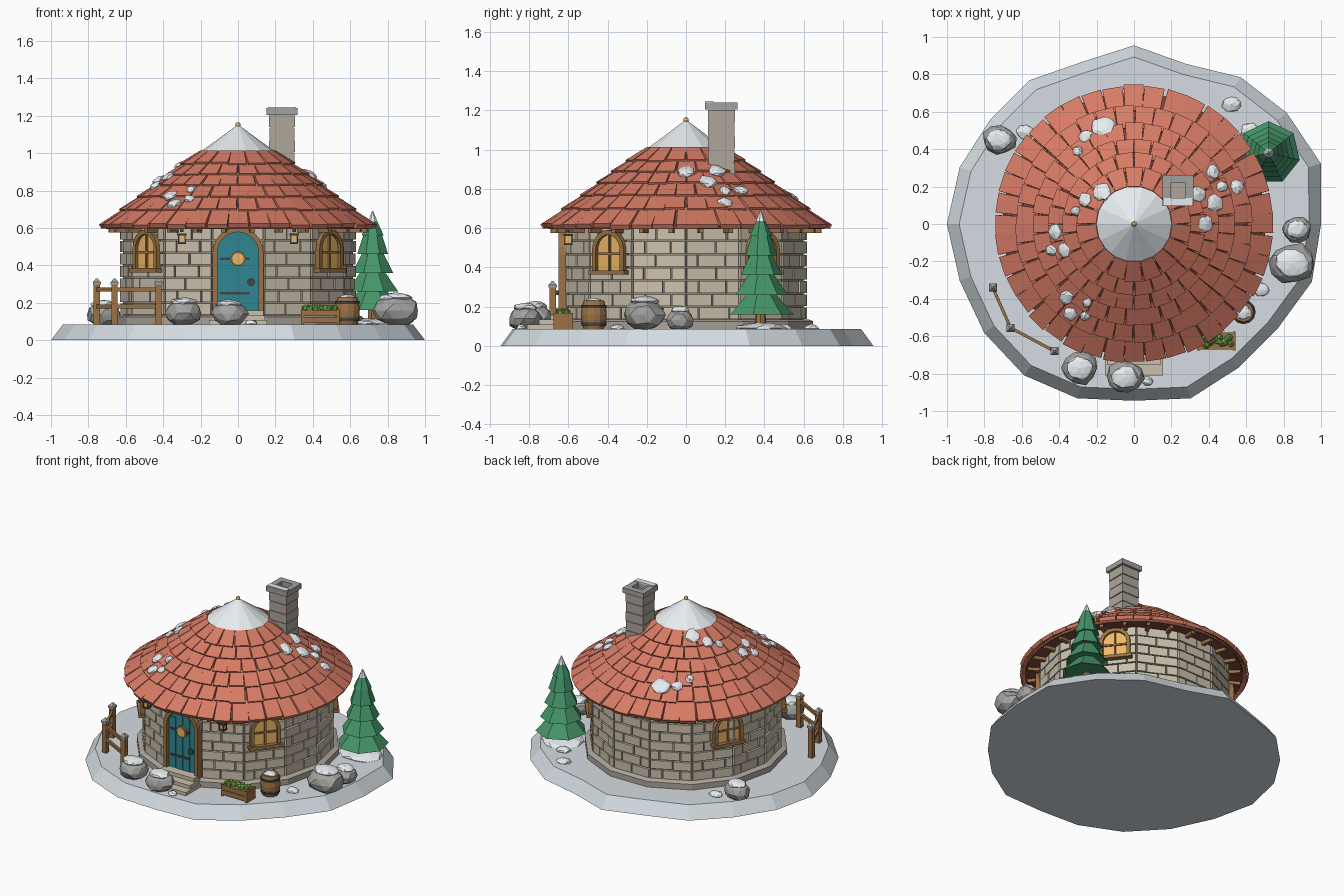
import bpy, bmesh, math, random
from math import sin, cos, pi, radians
from mathutils import Matrix, Vector

if "Cube" in bpy.data.objects:
    bpy.data.objects.remove(bpy.data.objects["Cube"])
random.seed(4)
U = random.uniform
N = 14                       # sides of the round house
R = 0.622
AP = R * cos(pi / N)         # distance from axis to flat wall panel

def mat(name, r, g, b):
    m = bpy.data.materials.new(name)
    m.diffuse_color = (r, g, b, 1)
    m.use_nodes = True
    m.node_tree.nodes["Principled BSDF"].inputs["Base Color"].default_value = m.diffuse_color
    return m
TAN, MORTAR = mat("stone", .60, .53, .42), mat("mortar", .30, .26, .21)
RED, DARKRED = mat("tile", .68, .20, .13), mat("under_roof", .22, .07, .05)
WOOD, DARK = mat("wood", .33, .17, .06), mat("iron", .06, .06, .06)
TEAL, GLOW = mat("teal_paint", .03, .24, .29), mat("window_glow", .85, .48, .13)
SNOW, ICE = mat("snow", .80, .84, .87), mat("ground", .66, .72, .76)
GREEN, LEAF = mat("pine", .06, .30, .14), mat("leaves", .15, .35, .05)
ROCK, CHIM = mat("rock", .36, .36, .35), mat("chimney_stone", .42, .38, .33)

def finish(bm, name, m):
    bmesh.ops.recalc_face_normals(bm, faces=bm.faces[:])
    me = bpy.data.meshes.new(name)
    bm.to_mesh(me); bm.free()
    me.materials.append(m)
    ob = bpy.data.objects.new(name, me)
    bpy.context.collection.objects.link(ob)
    return ob

def loft(bm, rings):
    """Closed solid through matching rings of points."""
    vs = [[bm.verts.new(p) for p in r] for r in rings]
    n = len(vs[0])
    for a, b in zip(vs, vs[1:]):
        for i in range(n):
            bm.faces.new((a[i], a[(i + 1) % n], b[(i + 1) % n], b[i]))
    bm.faces.new(vs[0]); bm.faces.new(vs[-1])

def box(bm, c, s, M=Matrix()):
    x, y, z = (v / 2 for v in s)
    loft(bm, [[M @ (Vector(c) + Vector((i * x, j * y, k * z))) for i, j in
               ((-1, -1), (1, -1), (1, 1), (-1, 1))] for k in (-1, 1)])

def circle(r, z, n, c=(0, 0), ph=0.0):
    return [Vector((c[0] + r * cos(ph + 2 * pi * i / n), c[1] + r * sin(ph + 2 * pi * i / n), z)) for i in range(n)]

def turned(name, m, prof, n, c=(0, 0), ph=0.0):
    bm = bmesh.new()
    loft(bm, [circle(r, z, n, c, ph) for r, z in prof])
    return finish(bm, name, m)

def prism(bm, pts, r0, r1, M):
    """Extrude a (tangent, height) outline along the outward direction."""
    loft(bm, [[M @ Vector((r, t, z)) for t, z in pts] for r in (r0, r1)])

def facing(deg):             # local x = outward, y = along the wall
    return Matrix.Rotation(radians(deg), 4, 'Z')

def blob(bm, c, s, M=Matrix(), jit=.12, sub=2):
    res = bmesh.ops.create_icosphere(bm, subdivisions=sub, radius=1)
    spin = Matrix.Rotation(U(0, 6), 4, 'Z')
    for v in res['verts']:
        p = spin @ (v.co * U(1 - jit, 1 + jit))
        v.co = M @ (Vector(c) + Vector((p.x * s[0], p.y * s[1], p.z * s[2])))

# Ground slab
rad = [1.0, 1.05, 1.01, .97, .90, .955, .91, .95, .95, .98, 1.0, .98, .99, 1.0, .98, .945, .98, .95, .95, 1.0]
bm = bmesh.new()
loft(bm, [[Vector((r * k * cos(i * pi / 10), r * k * sin(i * pi / 10), z)) for i, r in enumerate(rad)]
          for k, z in ((1, 0), (.935, .085))])
finish(bm, "snowy_ground", ICE)

# Foundation and wall core
PH = -pi / 2 + pi / N
turned("foundation", CHIM, [(.665, .08), (.665, .125), (.64, .135)], N, ph=PH)
turned("wall_core", MORTAR, [(R - .008, .1), (R - .008, .61)], N, ph=PH)

# Wall bricks: seven courses, staggered joints on each flat panel
bm = bmesh.new()
side = 2 * R * sin(pi / N)
for k in range(N):
    M = facing(-90 + 360 / N * k)
    for row in range(7):
        h = .47 / 7
        z = .132 + h * (row + .5)
        cuts = [-.5, U(-.08, .08), .5] if (row + k) % 2 else [-.5, -.24 + U(-.05, .05), .26 + U(-.05, .05), .5]
        for a, b in zip(cuts, cuts[1:]):
            d = U(.0, .006)
            box(bm, (AP - .01 + d / 2, side * (a + b) / 2, z), (.03 + d, side * (b - a) - .008, h - .008), M)
finish(bm, "wall_bricks", TAN)

# Roof core and rows of separate tiles
def roof_z(r):
    return .605 + (.73 - r) * .755
turned("roof_core", DARKRED, [(.60, .60), (.705, .595), (.705, .615), (.2, roof_z(.2) - .005)], 40)
rows = [.73, .62, .53, .445, .37, .295, .215]
bm = bmesh.new()
for j, n in enumerate((40, 36, 32, 28, 22, 18)):
    r0, r1 = rows[j], rows[j + 1] - .02
    for i in range(n):
        M = facing(360 * (i + .5 * (j % 2)) / n + U(-.5, .5))
        e = r0 + U(-.006, .004)
        w0, w1 = pi * r0 / n * .94, pi * r1 / n * .99
        zz = roof_z(e)
        lo = [(e, -w0, zz - .008), (e, w0, zz - .008), (e + .012, w0, zz + .014), (e + .012, -w0, zz + .014)]
        zt = roof_z(r1)
        hi = [(r1, -w1, zt - .012), (r1, w1, zt - .012), (r1 + .006, w1, zt + .004), (r1 + .006, -w1, zt + .004)]
        loft(bm, [[M @ Vector(p) for p in q] for q in (lo, hi)])
finish(bm, "roof_tiles", RED)
turned("snow_cap", SNOW, [(.21, .965), (.232, .985), (.12, 1.065), (.004, 1.15)], N, ph=PH)
bm = bmesh.new(); blob(bm, (0, 0, 1.15), (.014, .014, .016), jit=0)
finish(bm, "roof_finial", GLOW)

# Snow lumps lying on the roof slope
bm = bmesh.new()
for x, y, s in [(-.17, .52, .06), (-.26, .47, .04), (-.3, .39, .03), (-.17, .17, .055), (-.26, .13, .04), (-.31, .07, .03),
                (-.42, -.04, .04), (-.37, -.14, .04), (-.44, -.14, .035), (-.36, -.39, .045), (-.25, -.42, .03),
                (-.34, -.48, .04), (-.26, -.49, .03), (.38, 0, .05), (.34, .16, .05), (.43, .11, .05),
                (.42, .28, .04), (.47, .2, .035), (.55, .2, .038)]:
    r = math.hypot(x, y)
    M = facing(math.degrees(math.atan2(y, x))) @ Matrix.Translation((r, 0, roof_z(r) + .017)) @ Matrix.Rotation(radians(28), 4, 'Y')
    blob(bm, (0, 0, 0), (s, s * U(.8, 1.1), .02), M, .15)
finish(bm, "roof_snow", SNOW)

# Rafter tails under the eaves
bm = bmesh.new()
for k in range(2 * N):
    box(bm, (.645, 0, .588), (.10, .024, .026), facing(-90 + 180 / N * (k + .5)))
finish(bm, "rafter_tails", WOOD)

# Chimney: courses, hollow cap, snow
cx, cy = .236, .18
bm = bmesh.new()
for i in range(6):
    s = .138 if i % 2 else .134
    box(bm, (cx, cy, .835 + i * .067), (s, s, .062))
box(bm, (cx, cy, 1.0), (.124, .124, .4))
finish(bm, "chimney", CHIM)
bm = bmesh.new()
for sx, sy, dx, dy in ((.165, .042, 0, .0615), (.165, .042, 0, -.0615), (.042, .081, .0615, 0), (.042, .081, -.0615, 0)):
    box(bm, (cx + dx, cy + dy, 1.222), (sx, sy, .036))
finish(bm, "chimney_cap", ROCK)
bm = bmesh.new(); box(bm, (cx, cy - .06, 1.242), (.15, .04, .01))
finish(bm, "chimney_snow", SNOW)

# Arched openings
def arch(hw, z0, zs):
    return [(-hw, z0)] + [(-hw * cos(pi * i / 12), zs + hw * sin(pi * i / 12)) for i in range(13)] + [(hw, z0)]

def arch_frame(name, hi, ho, z0, zs, r0, r1, M):
    bm = bmesh.new()
    a, b = arch(hi, z0, zs), arch(ho, z0, zs)
    for i in range(len(a) - 1):
        prism(bm, [a[i], a[i + 1], b[i + 1], b[i]], r0, r1, M)
    return bm

# Windows
for name, deg in (("front_right", -38.6), ("front_left", -141.4), ("back_right", 38.6), ("back_left", 151)):
    M = facing(deg)
    bm = bmesh.new(); prism(bm, arch(.082, .385, .488), .58, .622, M)
    finish(bm, name + "_window_glass", GLOW)
    bm = arch_frame(name, .078, .102, .38, .488, .58, .64, M)
    box(bm, (.622, 0, .374), (.06, .23, .022), M)
    box(bm, (.622, 0, .475), (.018, .012, .18), M)
    box(bm, (.622, 0, .47), (.018, .16, .012), M)
    finish(bm, name + "_window_frame", WOOD)

# Door with frame, planks, porthole, straps and ring
F = facing(-90)
bm = arch_frame("door", .11, .136, .135, .468, .58, .65, F)
finish(bm, "door_frame", WOOD)
bm = bmesh.new(); prism(bm, arch(.112, .14, .468), .58, .62, F)
for t in (-.083, -.028, .028, .083):
    box(bm, (.62, t, .34), (.012, .051, .36 if abs(t) > .05 else .42), F)
finish(bm, "door", TEAL)
bm = bmesh.new()
for z in (.25, .435):
    box(bm, (.627, -.02, z), (.012, .15, .014), F)
bmesh.ops.create_cone(bm, cap_ends=True, segments=12, radius1=.02, radius2=.02, depth=.016,
                      matrix=Matrix.Translation((.07, -.632, .31)) @ Matrix.Rotation(pi / 2, 4, 'X'))
finish(bm, "door_ironwork", DARK)
for nm, r, d, m in (("porthole_rim", .04, .03, WOOD), ("porthole_glass", .03, .038, GLOW)):
    bm = bmesh.new()
    bmesh.ops.create_cone(bm, cap_ends=True, segments=16, radius1=r, radius2=r, depth=d,
                          matrix=Matrix.Translation((0, -.625, .435)) @ Matrix.Rotation(pi / 2, 4, 'X'))
    finish(bm, nm, m)

# Doorstep
bm = bmesh.new()
for i in range(3):
    box(bm, (0, -.60 - .105 + i * .03, .095 + i * .025), (.31 - i * .02, .21 - i * .06, .026))
finish(bm, "door_steps", TAN)

# Lanterns
bm, bg = bmesh.new(), bmesh.new()
for sx in (-1, 1):
    x, y = sx * .3, -.6
    box(bm, (x, y + .03, .587), (.018, .09, .016))
    box(bm, (x, y, .565), (.05, .05, .012)); box(bm, (x, y, .52), (.042, .042, .01))
    box(bg, (x, y, .543), (.03, .03, .04))
    for i in (-1, 1):
        for j in (-1, 1):
            box(bm, (x + i * .017, y + j * .017, .543), (.007, .007, .05))
finish(bm, "lantern_frames", DARK); finish(bg, "lantern_lights", GLOW)

# Fence
posts = [(-.755, -.34), (-.66, -.555), (-.425, -.68)]
bm, bs = bmesh.new(), bmesh.new()
for x, y in posts:
    box(bm, (x, y, .19), (.034, .034, .22))
    loft(bs, [circle(.03, .297, 4, (x, y), pi / 4), circle(.03, .31, 4, (x, y), pi / 4), circle(.006, .33, 4, (x, y), pi / 4)])
for (x0, y0), (x1, y1) in zip(posts, posts[1:]):
    M = Matrix.Translation(((x0 + x1) / 2, (y0 + y1) / 2, 0)) @ facing(math.degrees(math.atan2(y1 - y0, x1 - x0)))
    for z in (.18, .27):
        box(bm, (0, 0, z), (math.hypot(x1 - x0, y1 - y0), .016, .022), M)
finish(bm, "fence", WOOD); finish(bs, "fence_caps", ROCK)

# Pine tree: seven-sided tiers with snow
T = (.72, .38)
turned("tree_trunk", WOOD, [(.03, .08), (.025, .2)], 7, T)
bm, bs = bmesh.new(), bmesh.new()
for i, r in enumerate((.17, .14, .112, .085, .06)):
    z = .16 + i * .1
    top = z + .15 if i < 4 else .665
    loft(bm, [circle(r * .9, z + .012, 7, T, pi / 2), circle(r, z, 7, T, pi / 2), circle(.035 if i < 4 else .012, top, 7, T, pi / 2)])
loft(bs, [circle(.036, .61, 7, T, pi / 2), circle(.003, .69, 7, T, pi / 2)])
blob(bs, (.72, .38, .09), (.14, .13, .028))
finish(bm, "tree_branches", GREEN); finish(bs, "tree_snow", SNOW)

# Rocks with snow caps, plus loose snow on the ground
bm, bs = bmesh.new(), bmesh.new()
for x, y, r, top in [(-.29, -.77, .1, .215), (-.05, -.82, .1, .205), (-.72, .45, .09, .2), (.845, -.21, .122, .24), (.87, -.03, .08, .19)]:
    blob(bm, (x, y, (top + .075) / 2), (r, r * .88, (top - .07) / 2), jit=.1)
    blob(bs, (x, y, top - .012), (r * .72, r * .62, .026), jit=.1)
for x, y, r in [(.52, .64, .05), (-.58, .49, .05), (.68, -.35, .045), (.07, -.84, .03), (.62, .5, .05)]:
    blob(bs, (x, y, .088), (r, r * .8, .022))
finish(bm, "rocks", ROCK); finish(bs, "ground_snow", SNOW)

# Planter box
bm = bmesh.new()
for z in (.108, .145):
    box(bm, (.44, -.625, z), (.2, .09, .033))
for x in (.345, .535):
    box(bm, (x, -.625, .125), (.014, .1, .085))
finish(bm, "planter_box", WOOD)
bm = bmesh.new()
for i in range(14):
    blob(bm, (.36 + .16 * i / 13, -.625 + U(-.025, .025), .168), (.022, .02, .022), jit=.2, sub=1)
finish(bm, "planter_leaves", LEAF)

# Barrel
B = (.585, -.47)
turned("barrel", WOOD, [(.052, .085), (.064, .13), (.066, .158), (.063, .19), (.053, .23)], 12, B)
for i, (z, r) in enumerate(((.11, .063), (.2, .064))):
    turned("barrel_hoop_%d" % (i + 1), DARK, [(r, z - .008), (r + .002, z + .008)], 12, B)
bm = bmesh.new(); blob(bm, (B[0], B[1], .231), (.042, .04, .014))
finish(bm, "barrel_snow", SNOW)
